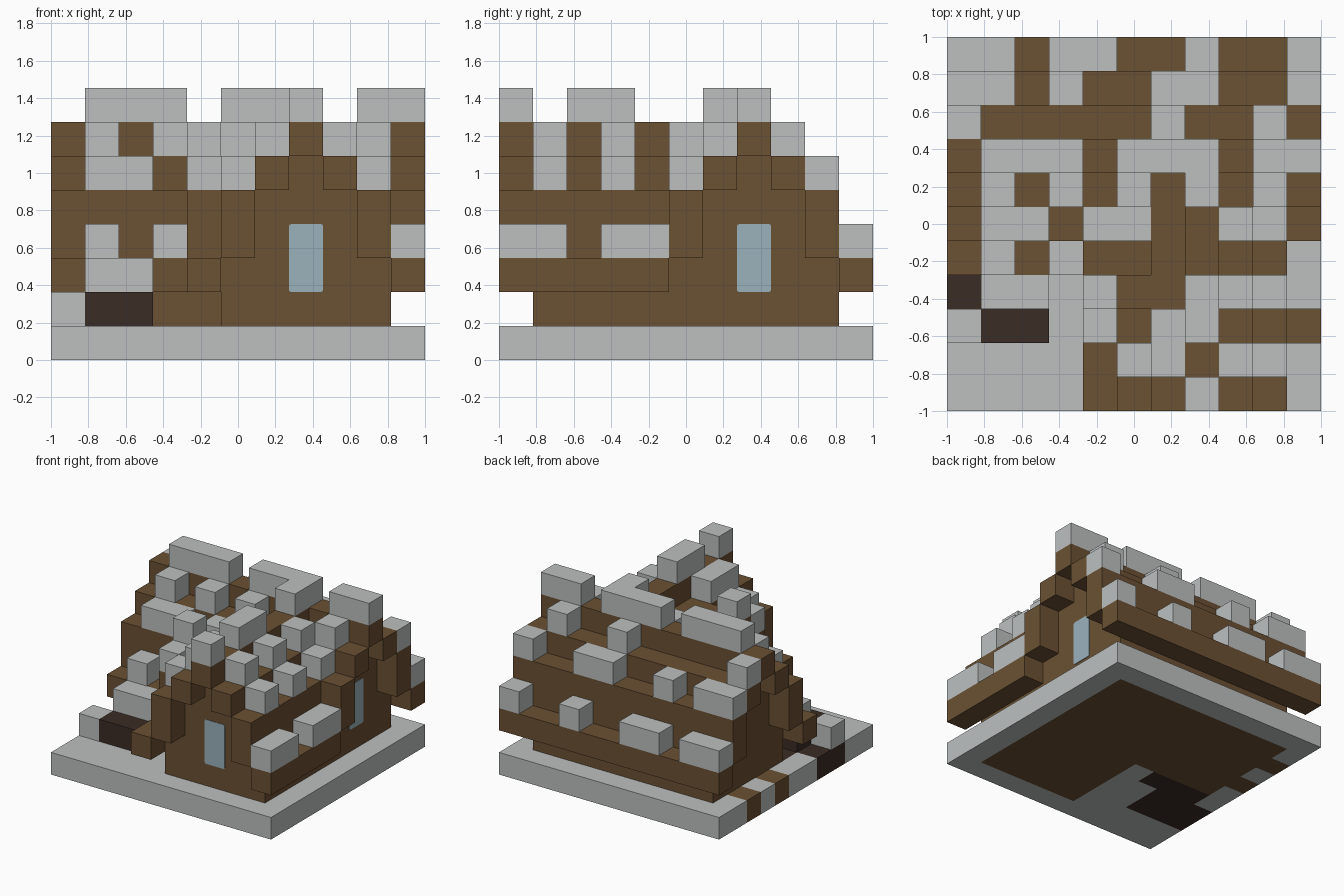
import bpy
import bmesh
from mathutils import Vector

N = 11                 # cells along each side
S = 2 / N              # cell size

if "Cube" in bpy.data.objects:
    bpy.data.objects.remove(bpy.data.objects["Cube"], do_unlink=True)


def material(name, rgb):
    m = bpy.data.materials.new(name)
    m.use_nodes = True
    col = (*rgb, 1)
    m.diffuse_color = col
    bsdf = m.node_tree.nodes["Principled BSDF"]
    bsdf.inputs["Base Color"].default_value = col
    bsdf.inputs["Roughness"].default_value = 0.9
    return m


SNOW = material("snow_grey", (0.51, 0.53, 0.53))
WOOD = material("wood_brown", (0.147, 0.082, 0.033))
SOIL = material("dark_soil", (0.044, 0.025, 0.018))
GLASS = material("pale_blue_glass", (0.328, 0.445, 0.503))


def add_object(name, bm, mat):
    me = bpy.data.meshes.new(name)
    bm.to_mesh(me)
    bm.free()
    me.materials.append(mat)
    ob = bpy.data.objects.new(name, me)
    bpy.context.scene.collection.objects.link(ob)
    return ob


def block_part(name, cells, mat, solid):
    """Skin of a set of grid cells, without faces shared with other parts."""
    bm = bmesh.new()
    for c in sorted(cells):
        for axis in range(3):
            for side in (0, 1):
                near = list(c)
                near[axis] += 2 * side - 1
                if tuple(near) in solid:
                    continue
                u, v = (axis + 1) % 3, (axis + 2) % 3
                ring = []
                for a, b in ((0, 0), (1, 0), (1, 1), (0, 1)):
                    p = list(c)
                    p[axis] += side
                    p[u] += a
                    p[v] += b
                    ring.append(bm.verts.new((p[0] * S - 1, p[1] * S - 1, p[2] * S)))
                bm.faces.new(ring if side else ring[::-1])
    bmesh.ops.remove_doubles(bm, verts=bm.verts, dist=0.001)
    return add_object(name, bm, mat)


# Roof: main ridge along x, front wing ridge along y, small side dormer
MAIN = {0: 6, 1: 5, 2: 4, 3: 2}
DORMER = {0: 5, 1: 4, 2: 2}


def roof_level(i, j):
    h = MAIN.get(abs(j - 7), 0)
    if j <= 7:
        h = max(h, MAIN.get(abs(i - 7), 0))
    if 4 <= i <= 7:
        h = max(h, DORMER.get(abs(j - 3), 0))
    return h


def in_house(i, j):
    return 1 <= i <= 9 and 1 <= j <= 9 and (j >= 5 or i >= 5)


# Snow lying on the roof, back row first
SNOW_ROWS = [
    "##.##..#..#",
    "##.#..##..#",
    "#.....#..#.",
    ".###.###.##",
    ".#.#.#.#.#.",
    ".##.##..##.",
    ".#.#......#",
    "....#..####",
    "....#.##...",
    ".....##.###",
    ".......#..#",
]

ground, floor, soil = set(), set(), set()
walls, roof, roof_snow = set(), set(), set()
for i in range(N):
    for j in range(N):
        # ground layer
        if in_house(i, j) or (i == 0 and j in (6, 8)):
            floor.add((i, j, 0))
        elif (i < 3 and j in (2, 3)) or (1 <= i <= 3 and j == 4):
            soil.add((i, j, 0))
        else:
            ground.add((i, j, 0))
        # roof course, walls below it and snow above it
        h = roof_level(i, j)
        if not h:
            continue
        low = 3 if h == 4 else h
        roof.update((i, j, k) for k in range(low, h + 1))
        if in_house(i, j):
            walls.update((i, j, k) for k in range(1, low))
        if SNOW_ROWS[N - 1 - j][i] == "#":
            roof_snow.add((i, j, h + 1))

# Soil heap beside the house with snow on it
heap = {(i, j, 1) for i in (1, 2) for j in (2, 3)}
drift = {(0, 2, 1), (1, 3, 2), (2, 3, 2)}

parts = [
    ("snowy_ground", ground, SNOW),
    ("house_floor", floor, WOOD),
    ("soil_patch", soil, SOIL),
    ("soil_heap", heap, SOIL),
    ("snow_drift", drift, SNOW),
    ("house_walls", walls, WOOD),
    ("stepped_roof", roof, WOOD),
    ("roof_snow", roof_snow, SNOW),
]
solid = set().union(*(cells for _, cells, _ in parts))
for name, cells, mat in parts:
    block_part(name, cells, mat, solid)


# Window panes: thin plates with softened corners
def window(name, centre, size, thin_axis):
    bm = bmesh.new()
    bmesh.ops.create_cube(bm, size=1)
    bmesh.ops.scale(bm, verts=bm.verts, vec=Vector(size))
    along = [e for e in bm.edges
             if abs((e.verts[0].co - e.verts[1].co)[thin_axis]) > 0.001]
    bmesh.ops.bevel(bm, geom=along, offset=0.012, segments=2,
                    profile=0.5, affect='EDGES')
    bmesh.ops.translate(bm, verts=bm.verts, vec=Vector(centre))
    add_object(name, bm, GLASS)


wall = 1 - S
mid = 7.5 * S - 1
window("front_window", (mid, -wall, 3 * S), (S, 0.009, 2 * S), 1)
window("side_window", (wall, mid, 3 * S), (0.009, S, 2 * S), 0)
